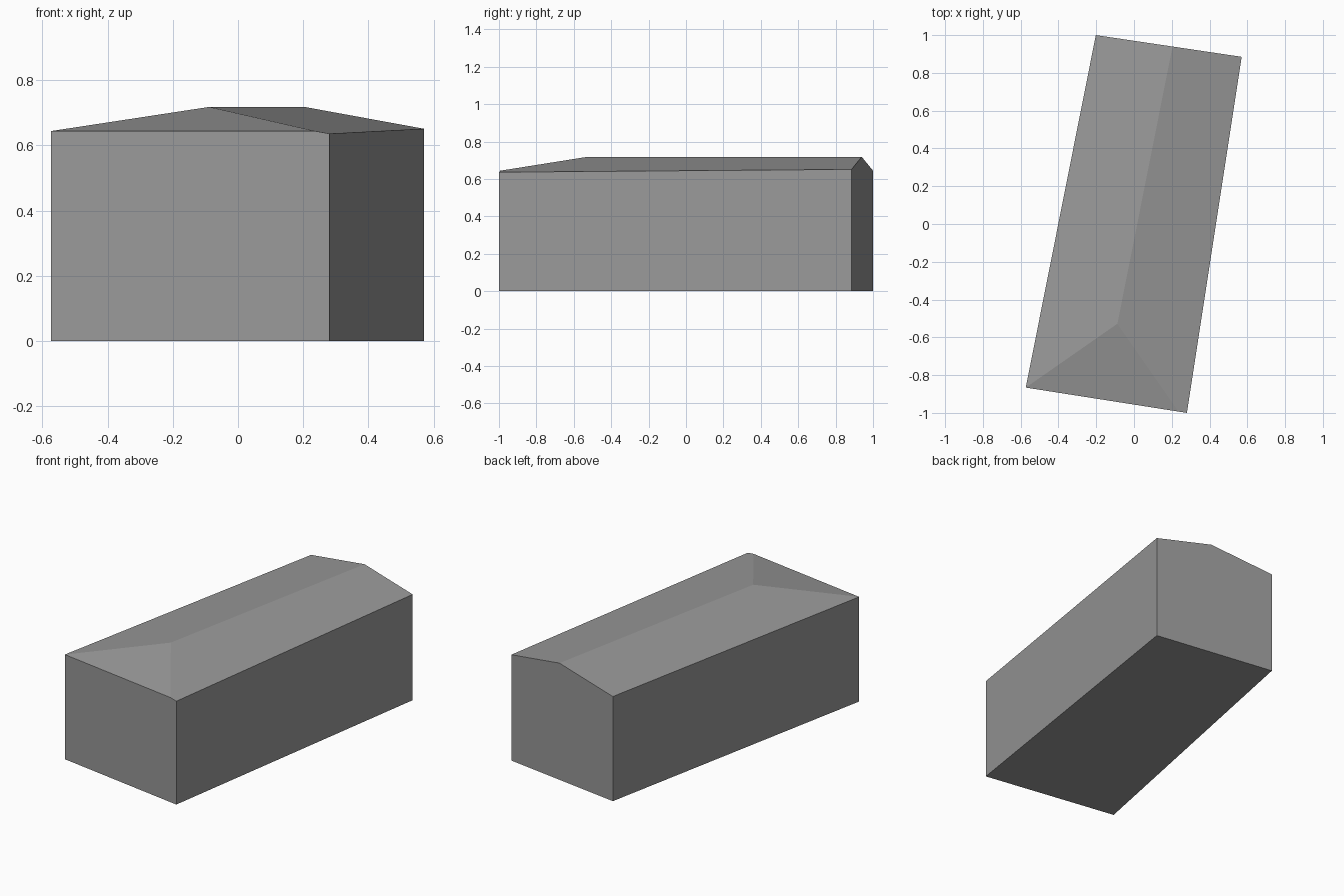
import bpy
import bmesh
from mathutils import Vector

cube = bpy.data.objects.get("Cube")
if cube:
    bpy.data.objects.remove(cube, do_unlink=True)

# Single flat grey
grey = bpy.data.materials.new("plain_grey")
grey.use_nodes = True
colour = (0.32, 0.32, 0.32, 1)
grey.diffuse_color = colour
grey.node_tree.nodes["Principled BSDF"].inputs["Base Color"].default_value = colour

# Footprint corners and ridge ends
front_left = Vector((0.28, -1.0, 0))
front_right = Vector((-0.573, -0.866, 0))
back_left = Vector((0.57, 0.885, 0))
back_right = Vector((-0.202, 1.0, 0))
ridge_front = Vector((-0.088, -0.528, 0.718))
ridge_back = Vector((0.204, 0.94, 0.718))
eave = 0.644

bm = bmesh.new()

# Walls: footprint raised above the ridge height
base = bm.faces.new([bm.verts.new(p) for p in
                     (front_right, front_left, back_left, back_right)])
raised = bmesh.ops.extrude_face_region(bm, geom=[base])
bmesh.ops.translate(bm, vec=(0, 0, 1),
                    verts=[v for v in raised["geom"] if isinstance(v, bmesh.types.BMVert)])


def cut_slope(along, eave_point):
    """Trim the block with a roof plane through the ridge's front end."""
    normal = along.cross(eave_point - ridge_front).normalized()
    if normal.z < 0:
        normal.negate()
    cut = bmesh.ops.bisect_plane(
        bm, geom=bm.verts[:] + bm.edges[:] + bm.faces[:],
        plane_co=ridge_front, plane_no=normal, clear_outer=True)
    rim = [e for e in cut["geom_cut"] if isinstance(e, bmesh.types.BMEdge)]
    bmesh.ops.contextual_create(bm, geom=rim)


# Roof: two long slopes and a hipped front, with an upright gable behind
ridge = ridge_back - ridge_front
corner = front_right + Vector((0, 0, eave))
cut_slope(ridge, corner)
cut_slope(ridge, front_left + Vector((0, 0, 0.636)))
cut_slope(front_left - front_right, corner)

bmesh.ops.remove_doubles(bm, verts=bm.verts[:], dist=0.0005)
bmesh.ops.recalc_face_normals(bm, faces=bm.faces[:])
mesh = bpy.data.meshes.new("hipped_building")
bm.to_mesh(mesh)
bm.free()
mesh.materials.append(grey)
building = bpy.data.objects.new("hipped_building", mesh)
bpy.context.collection.objects.link(building)
